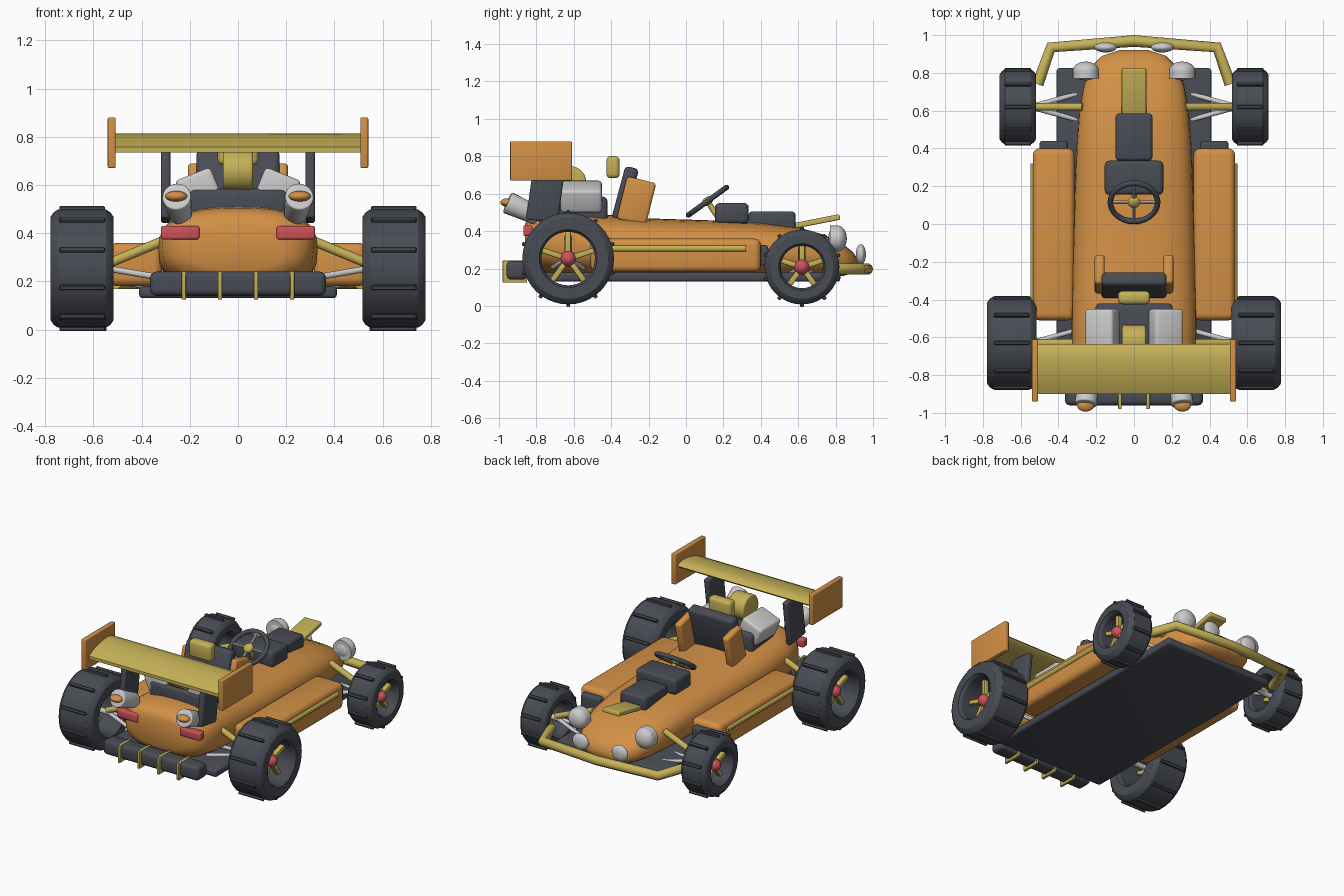
import bpy, bmesh, math
from mathutils import Vector, Matrix

cube = bpy.data.objects.get("Cube")
if cube:
    bpy.data.objects.remove(cube)


def material(name, rgb):
    m = bpy.data.materials.new(name)
    m.use_nodes = True
    m.diffuse_color = (*rgb, 1)
    m.node_tree.nodes["Principled BSDF"].inputs["Base Color"].default_value = (*rgb, 1)
    return m


ORANGE = material("orange paint", (0.65, 0.28, 0.06))
GOLD = material("gold paint", (0.56, 0.44, 0.095))
DARK = material("dark rubber", (0.065, 0.072, 0.088))
SILVER = material("silver metal", (0.6, 0.6, 0.61))
RED = material("red", (0.62, 0.085, 0.1))


def finish(name, bm, mat, matrix=Matrix(), angle=35):
    bmesh.ops.recalc_face_normals(bm, faces=bm.faces)
    mesh = bpy.data.meshes.new(name)
    bm.to_mesh(mesh)
    bm.free()
    mesh.transform(matrix)
    mesh.materials.append(mat)
    for p in mesh.polygons:
        p.use_smooth = True
    mesh.set_sharp_from_angle(angle=math.radians(angle))
    ob = bpy.data.objects.new(name, mesh)
    bpy.context.collection.objects.link(ob)
    return ob


def box(name, mat, center, size, bevel=0.015, rot=(0, 0, 0), segments=3):
    bm = bmesh.new()
    bmesh.ops.create_cube(bm, size=1, matrix=Matrix.Diagonal((*size, 1)))
    if bevel:
        bmesh.ops.bevel(bm, geom=bm.edges[:], offset=bevel, segments=segments,
                        profile=0.5, affect='EDGES')
    turn = Matrix.Identity(4)
    for deg, axis in zip(rot, "XYZ"):
        turn = Matrix.Rotation(math.radians(deg), 4, axis) @ turn
    return finish(name, bm, mat, Matrix.Translation(center) @ turn)


def rod(name, mat, a, b, r1, r2=None, sides=16, bevel=0):
    a, b = Vector(a), Vector(b)
    bm = bmesh.new()
    bmesh.ops.create_cone(bm, cap_ends=True, segments=sides, radius1=r1,
                          radius2=r1 if r2 is None else r2, depth=(b - a).length)
    if bevel:
        rims = [e for e in bm.edges if any(len(f.verts) > 4 for f in e.link_faces)]
        bmesh.ops.bevel(bm, geom=rims, offset=bevel, segments=3, profile=0.5, affect='EDGES')
    turn = (b - a).to_track_quat('Z', 'Y').to_matrix().to_4x4()
    return finish(name, bm, mat, Matrix.Translation((a + b) / 2) @ turn)


def ball(name, mat, center, radii, rot_x=0):
    bm = bmesh.new()
    bmesh.ops.create_uvsphere(bm, u_segments=24, v_segments=14, radius=1)
    m = Matrix.Translation(center) @ Matrix.Rotation(math.radians(rot_x), 4, 'X')
    return finish(name, bm, mat, m @ Matrix.Diagonal((*radii, 1)))


def loft(name, mat, rings):
    bm = bmesh.new()
    rows = [[bm.verts.new(p) for p in ring] for ring in rings]
    n = len(rows[0])
    for r, q in zip(rows, rows[1:]):
        for i in range(n):
            bm.faces.new((r[i], r[(i + 1) % n], q[(i + 1) % n], q[i]))
    bm.faces.new(rows[0])
    bm.faces.new(rows[-1])
    return finish(name, bm, mat, angle=50)


def lathe_x(name, mat, profile, center, steps=40):
    # closed (x, radius) profile turned around the x axis
    bm = bmesh.new()
    rows = []
    for i in range(steps):
        a = math.tau * i / steps
        rows.append([bm.verts.new((x, r * math.cos(a), r * math.sin(a))) for x, r in profile])
    n = len(profile)
    for i in range(steps):
        r, q = rows[i], rows[(i + 1) % steps]
        for j in range(n):
            bm.faces.new((r[j], r[(j + 1) % n], q[(j + 1) % n], q[j]))
    return finish(name, bm, mat, Matrix.Translation(center), angle=30)


# Main body: rounded sections (y, half width, bottom, top)
def section(y, w, z0, z1, power=2.6, n=32):
    ring = []
    for i in range(n):
        a = math.tau * i / n
        c, s = math.cos(a), math.sin(a)
        ring.append((w * math.copysign(abs(c) ** (2 / power), c), y,
                     (z0 + z1) / 2 + (z1 - z0) / 2 * math.copysign(abs(s) ** (2 / power), s)))
    return ring


loft("body", ORANGE, [section(*s) for s in (
    (-0.86, 0.2, 0.25, 0.44), (-0.84, 0.27, 0.21, 0.48), (-0.78, 0.315, 0.18, 0.505),
    (-0.65, 0.33, 0.16, 0.51), (-0.45, 0.33, 0.15, 0.49), (-0.2, 0.325, 0.15, 0.468),
    (0.15, 0.315, 0.15, 0.457), (0.4, 0.305, 0.15, 0.445), (0.6, 0.29, 0.15, 0.42),
    (0.74, 0.265, 0.155, 0.38), (0.84, 0.22, 0.16, 0.33), (0.89, 0.17, 0.175, 0.29),
    (0.92, 0.08, 0.2, 0.25))])
box("floor", DARK, (0, 0.0, 0.155), (0.82, 1.65, 0.05), 0.015)

# Rear diffuser with fins
box("diffuser", DARK, (0, -0.905, 0.19), (0.73, 0.11, 0.1), 0.025)
for x in (-0.225, -0.075, 0.075, 0.225):
    box("diffuser_fin", GOLD, (x, -0.915, 0.183), (0.018, 0.13, 0.118), 0.004)

# Rear wing
foil = ((-0.9, 0.735), (-0.9, 0.757), (-0.84, 0.787), (-0.77, 0.806), (-0.7, 0.813),
        (-0.65, 0.806), (-0.635, 0.79), (-0.65, 0.775), (-0.75, 0.765))
loft("rear_wing", GOLD, [[(x, y, z) for y, z in foil] for x in (-0.515, 0.515)])

# Engine
box("engine_block", DARK, (0, -0.55, 0.51), (0.41, 0.26, 0.15), 0.025)
rod("engine_blower", GOLD, (-0.063, -0.62, 0.66), (0.063, -0.62, 0.66), 0.087, sides=28, bevel=0.012)

# Seat, dashboard and front deck
box("seat_back", DARK, (0, -0.325, 0.6), (0.345, 0.075, 0.29), 0.022, (-15, 0, 0))
box("headrest", GOLD, (0, -0.39, 0.742), (0.17, 0.07, 0.118), 0.022)
box("dashboard", DARK, (0, 0.245, 0.495), (0.31, 0.18, 0.11), 0.022)
box("front_deck", DARK, (0, 0.46, 0.455), (0.195, 0.25, 0.1), 0.018)
box("nose_fin", GOLD, (0, 0.69, 0.45), (0.13, 0.27, 0.03), 0.007, (11, 0, 0))

# Steering wheel
hub = Vector((0, 0.115, 0.56))
tilt = Matrix.Translation(hub) @ Matrix.Rotation(math.radians(36), 4, 'X')
bpy.ops.mesh.primitive_torus_add(major_radius=0.125, minor_radius=0.015,
                                 major_segments=32, minor_segments=10)
ring = bpy.context.object
ring.name = "steering_wheel_rim"
ring.data.transform(tilt)
ring.matrix_world = Matrix.Identity(4)
ring.data.materials.append(DARK)
bpy.ops.object.shade_smooth()
for i in range(4):
    a = math.tau * i / 4
    rod("steering_wheel_spoke", SILVER, hub,
        tilt @ Vector((0.122 * math.cos(a), 0.122 * math.sin(a), 0)), 0.009, sides=8)
ball("steering_wheel_hub", GOLD, hub, (0.034, 0.034, 0.022), 36)
rod("steering_column", GOLD, hub, (0, 0.18, 0.46), 0.015)

# Front bumper tube
curve = bpy.data.curves.new("front_bumper", 'CURVE')
curve.dimensions = '3D'
curve.bevel_depth = 0.031
curve.bevel_resolution = 3
curve.use_fill_caps = True
spline = curve.splines.new('POLY')
path = ((-0.51, 0.74), (-0.44, 0.935), (0, 0.969), (0.44, 0.935), (0.51, 0.74))
spline.points.add(len(path) - 1)
for pt, (x, y) in zip(spline.points, path):
    pt.co = (x, y, 0.197, 1)
curve.materials.append(GOLD)
bpy.context.collection.objects.link(bpy.data.objects.new("front_bumper", curve))


def wheel(name, s, y, x, half, r, inner):
    center = Vector((s * x, y, r + 0.008))
    c = 0.03
    lathe_x(name + "_tyre", DARK, ((-half, inner), (-half, r - c), (-half + 0.012, r - 0.012),
            (-half + c, r), (half - c, r), (half - 0.012, r - 0.012), (half, r - c),
            (half, inner), (half - 0.02, inner - 0.012), (-half + 0.02, inner - 0.012)), center)
    # tread bars
    for i in range(10):
        a = math.tau * (i + 0.5) / 10
        off = Vector((0, math.cos(a), math.sin(a))) * (r - 0.002)
        box(name + "_tread", DARK, center + off, (half * 1.45, 0.02, 0.032), 0.004,
            (math.degrees(a) - 90 + 90 - 90, 0, 0), 1)
    # spokes and hub
    mid = center + Vector((s * half * 0.3, 0, 0))
    for i in range(5):
        a = math.tau * i / 5 + math.pi / 2
        d = Vector((0, math.cos(a), math.sin(a)))
        box(name + "_spoke", GOLD, mid + d * inner * 0.55, (0.035, inner * 0.95, 0.03), 0.006,
            (math.degrees(a), 0, 0), 2)
    ball(name + "_hub", RED, mid, (0.05, 0.042, 0.042))


for s, side in ((1, "left"), (-1, "right")):
    wheel(side + "_rear_wheel", s, -0.63, 0.647, 0.13, 0.245, 0.155)
    wheel(side + "_front_wheel", s, 0.62, 0.615, 0.097, 0.2, 0.125)

    # Suspension arms
    for y, z in ((-0.63, 0.255), (0.62, 0.21)):
        rod(side + "_suspension_strut", GOLD, (s * 0.27, y, z + 0.13), (s * 0.56, y, z + 0.01), 0.02)
        rod(side + "_axle", SILVER, (s * 0.52, y, z), (s * 0.65, y, z), 0.018)
        for d in (-0.08, 0.08):
            rod(side + "_wishbone", SILVER, (s * 0.26, y + d, z - 0.05), (s * 0.55, y, z), 0.013)

    # Side pods
    box(side + "_side_pod", ORANGE, (s * 0.425, -0.055, 0.27), (0.22, 0.91, 0.18), 0.035, segments=4)
    rod(side + "_pod_stripe", GOLD, (s * 0.531, -0.42, 0.307), (s * 0.531, 0.32, 0.307), 0.018)
    box(side + "_pod_intake", DARK, (s * 0.425, 0.4, 0.27), (0.15, 0.08, 0.11), 0.015)

    # Wing end plates and pylons
    box(side + "_wing_end_plate", ORANGE, (s * 0.524, -0.775, 0.775), (0.033, 0.33, 0.21), 0.006)
    box(side + "_wing_pylon", DARK, (s * 0.3, -0.75, 0.605), (0.04, 0.17, 0.31), 0.012, (-8, 0, 0))

    # Cylinder heads, exhausts, tail lights
    box(side + "_cylinder_head", SILVER, (s * 0.165, -0.56, 0.585), (0.16, 0.22, 0.13), 0.018,
        (0, s * 22, 0))
    rod(side + "_exhaust", SILVER, (s * 0.24, -0.79, 0.48), (s * 0.255, -0.955, 0.553), 0.05, 0.06,
        sides=24, bevel=0.008)
    ball(side + "_exhaust_tip", ORANGE, (s * 0.256, -0.958, 0.553), (0.046, 0.035, 0.022))
    box(side + "_tail_light", RED, (s * 0.24, -0.845, 0.402), (0.16, 0.05, 0.056), 0.01)

    # Seat bolsters
    box(side + "_seat_bolster", ORANGE, (s * 0.182, -0.265, 0.56), (0.052, 0.16, 0.235), 0.016,
        (-14, 0, 0))

    # Head lamps and small driving lamps
    rod(side + "_head_lamp_case", SILVER, (s * 0.255, 0.77, 0.36), (s * 0.255, 0.81, 0.36), 0.07,
        sides=24)
    ball(side + "_head_lamp", SILVER, (s * 0.255, 0.81, 0.36), (0.07, 0.05, 0.07))
    ball(side + "_driving_lamp", SILVER, (s * 0.15, 0.935, 0.275), (0.06, 0.027, 0.055))
